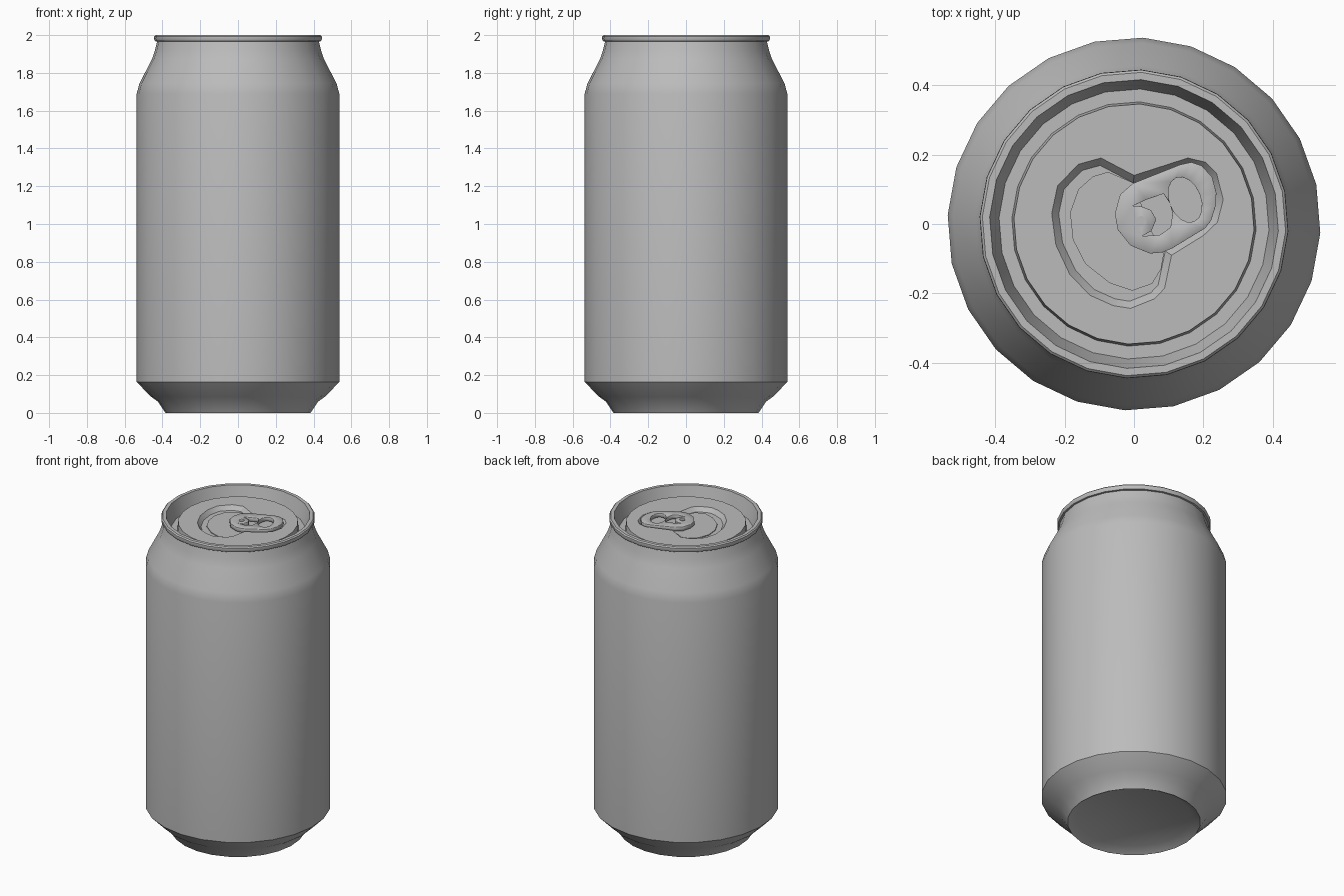
import bpy, bmesh, math
from mathutils import Vector

cube = bpy.data.objects.get("Cube")
if cube:
    bpy.data.objects.remove(cube, do_unlink=True)

mat = bpy.data.materials.new("brushed_grey")
mat.use_nodes = True
grey = (0.5, 0.5, 0.5, 1)
mat.diffuse_color = grey
mat.node_tree.nodes["Principled BSDF"].inputs["Base Color"].default_value = grey

SIDES = 24
TURN = math.radians(-2.75)
PANEL_Z, FLOOR_Z = 1.958, 1.932
parts = []


def finish(name, bm):
    me = bpy.data.meshes.new(name)
    bm.to_mesh(me)
    bm.free()
    me.materials.append(mat)
    ob = bpy.data.objects.new(name, me)
    bpy.context.collection.objects.link(ob)
    parts.append(ob)
    return ob


def circle(r, z, n=SIDES, cx=0, cy=0):
    return [(cx + r * math.cos(TURN + i * math.tau / n),
             cy + r * math.sin(TURN + i * math.tau / n), z) for i in range(n)]


def at(loop, z):
    return [(p[0], p[1], z) for p in loop]


def inset(loop, d):
    """Offset a counter-clockwise outline inwards with mitred corners."""
    out = []
    for i, p in enumerate(loop):
        p, a, b = Vector(p), Vector(loop[i - 1]), Vector(loop[(i + 1) % len(loop)])
        u, v = (p - a).normalized(), (b - p).normalized()
        n = Vector((-u.y, u.x)) + Vector((-v.y, v.x))
        out.append(tuple(p + n * (2 * d / max(n.length_squared, 0.8))))
    return out


def loft(name, loops, cap_start=False, cap_end=False):
    """Join matching loops with quads; faces point outwards for loops going up."""
    bm = bmesh.new()
    rings = [[bm.verts.new(p) for p in loop] for loop in loops]
    for a, b in zip(rings, rings[1:]):
        n = len(a)
        for i in range(n):
            j = (i + 1) % n
            bm.faces.new((a[i], a[j], b[j], b[i]))
    if cap_start:
        bm.faces.new(rings[0][::-1])
    if cap_end:
        bm.faces.new(rings[-1])
    return finish(name, bm)


def sheet(name, loops):
    """Flat upward sheet: the first loop is the outline, the rest are holes."""
    bm = bmesh.new()
    edges = []
    for loop in loops:
        vs = [bm.verts.new(p) for p in loop]
        edges += [bm.edges.new((vs[i - 1], vs[i])) for i in range(len(vs))]
    bmesh.ops.triangle_fill(bm, edges=edges, use_beauty=True, normal=(0, 0, 1))
    bm.normal_update()
    for f in bm.faces:
        if f.normal.z < 0:
            f.normal_flip()
    return finish(name, bm)


# Can wall, from the recessed base to the neck
wall = [(.33, .03), (.385, 0), (.425, .06), (.46, .085), (.537, .163),
        (.537, 1.69), (.522, 1.745), (.457, 1.87), (.44, 1.92), (.428, 1.97)]
loft("can_wall", [circle(r, z) for r, z in wall], cap_start=True)

# Rolled rim and the groove inside it
rim = [(.425, 1.966), (.44, 1.968), (.445, 1.98), (.444, 1.993), (.437, 2),
       (.416, 2), (.412, 1.985), (.389, 1.905), (.352, 1.905), (.346, PANEL_Z)]
loft("rim_and_groove", [circle(r, z) for r, z in rim])

# Lid panel with a sunken heart-shaped area
recess = [(0, .14), (-.095, .19), (-.16, .172), (-.22, .11), (-.237, .03),
          (-.225, -.06), (-.185, -.145), (-.127, -.205), (-.06, -.235),
          (-.01, -.243), (.06, -.215), (.088, -.185), (.108, -.09),
          (.2, -.033), (.24, .005), (.257, .07), (.238, .145), (.205, .178), (.155, .19)]
sheet("lid_panel", [circle(.346, PANEL_Z), at(recess, PANEL_Z)])
loft("lid_recess", [at(recess, PANEL_Z), at(inset(recess, .02), FLOOR_Z)], cap_end=True)

# Scored mouth plate
mouth = [(0, .118), (-.075, .15), (-.118, .137), (-.16, .1), (-.184, .033),
         (-.176, -.045), (-.14, -.115), (-.07, -.17), (-.005, -.192),
         (.052, -.172), (.078, -.13), (.086, -.085), (.05, -.02), (.02, .06)]
loft("mouth_plate", [at(mouth, FLOOR_Z - .002), at(mouth, FLOOR_Z + .005)], cap_end=True)

# Pull tab with a finger hole and a slot around the rivet tongue
tab = [(-.055, .03), (-.04, .085), (-.003, .117), (.133, .171), (.165, .178),
       (.195, .168), (.225, .135), (.237, .09), (.236, .055), (.222, .01),
       (.205, -.012), (.11, -.07), (.08, -.082), (.046, -.085), (-.01, -.062),
       (-.047, -.016)]
slot = [(-.004, .052), (.035, .07), (.085, .087), (.103, .06), (.111, .03),
        (.105, -.01), (.075, -.031), (.023, -.035), (.05, -.02),
        (.064, .013), (.049, .04), (.02, .051)]
ca, sa = math.cos(math.radians(112)), math.sin(math.radians(112))
finger = []
for i in range(16):
    t = i * math.tau / 16
    u, v = .068 * math.cos(t), .045 * math.sin(t)
    finger.append((.147 + u * ca - v * sa, .07 + u * sa + v * ca))
TAB_Z = 1.968
pull_tab = sheet("pull_tab", [at(l, TAB_Z) for l in (tab, slot, finger)])
solid = pull_tab.modifiers.new("thickness", 'SOLIDIFY')
solid.thickness, solid.offset = .025, -1
bevel = pull_tab.modifiers.new("soft_edge", 'BEVEL')
bevel.width, bevel.segments, bevel.limit_method = .004, 1, 'ANGLE'
bevel.angle_limit = math.radians(50)

# Rivet holding the tab
loft("rivet", [circle(.016, z, 12, .02, .007) for z in (FLOOR_Z, TAB_Z + .004)], cap_end=True)

# Smooth shading with sharp creases kept
bpy.ops.object.select_all(action='DESELECT')
for ob in parts:
    ob.select_set(True)
bpy.context.view_layer.objects.active = parts[0]
bpy.ops.object.shade_smooth_by_angle(angle=math.radians(30))
